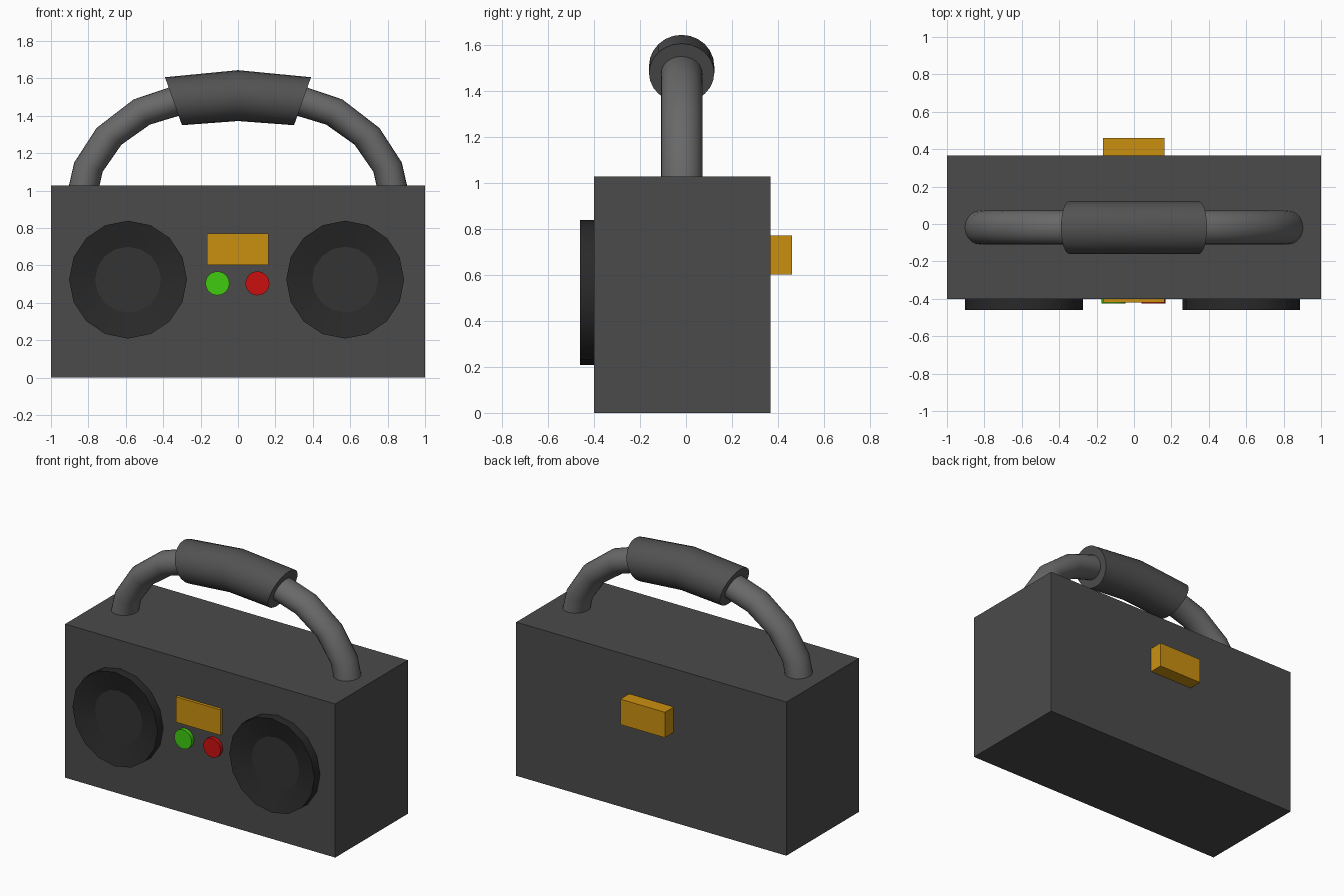
import bpy, bmesh, math
from mathutils import Vector

if "Cube" in bpy.data.objects:
    bpy.data.objects.remove(bpy.data.objects["Cube"])

def material(name, rgb):
    m = bpy.data.materials.new(name)
    m.diffuse_color = (*rgb, 1)
    m.use_nodes = True
    m.node_tree.nodes["Principled BSDF"].inputs["Base Color"].default_value = m.diffuse_color
    return m

CASE = material("case_grey", (0.07, 0.07, 0.07))
DARK = material("speaker_grey", (0.022, 0.022, 0.022))
CONE = material("cone_grey", (0.034, 0.034, 0.034))
BAR = material("handle_grey", (0.14, 0.14, 0.14))
GRIP = material("grip_grey", (0.085, 0.085, 0.085))
YELLOW = material("amber", (0.6, 0.28, 0.005))
GREEN = material("green", (0.05, 0.6, 0.005))
RED = material("red", (0.6, 0.005, 0.005))

def finish(name, bm, mat, smooth=True):
    bmesh.ops.recalc_face_normals(bm, faces=bm.faces)
    me = bpy.data.meshes.new(name)
    bm.to_mesh(me)
    bm.free()
    ob = bpy.data.objects.new(name, me)
    bpy.context.collection.objects.link(ob)
    me.materials.append(mat)
    if smooth:
        bpy.ops.object.select_all(action='DESELECT')
        ob.select_set(True)
        bpy.context.view_layer.objects.active = ob
        bpy.ops.object.shade_smooth_by_angle(angle=math.radians(30))
    return ob

def box(name, lo, hi, mat):
    bm = bmesh.new()
    bmesh.ops.create_cube(bm, size=1)
    for v in bm.verts:
        v.co = [(a + b) / 2 + c * (b - a) for a, b, c in zip(lo, hi, v.co)]
    return finish(name, bm, mat, False)

def skin(bm, rings, cap_start=True, cap_end=True):
    """Bridge a list of vertex rings, with optional end caps."""
    for a, b in zip(rings, rings[1:]):
        n = len(a)
        for i in range(n):
            bm.faces.new((a[i], a[(i + 1) % n], b[(i + 1) % n], b[i]))
    if cap_start:
        bm.faces.new(rings[0])
    if cap_end:
        bm.faces.new(rings[-1])

def lathe(name, x, z, profile, sides, mat, cap_start=True, cap_end=True):
    """Turn (radius, y) points about an axis running front to back."""
    bm = bmesh.new()
    rings = []
    for r, y in profile:
        angles = [2 * math.pi * i / sides for i in range(sides)]
        rings.append([bm.verts.new((x + r * math.sin(a), y, z + r * math.cos(a))) for a in angles])
    skin(bm, rings, cap_start, cap_end)
    return finish(name, bm, mat)

def tube(name, path, r_plane, r_y, mat, sides=24, y0=-0.019):
    """Sweep an ellipse along (x, z, tilt) points; tilt is the ring angle in degrees."""
    bm = bmesh.new()
    rings = []
    for x, z, tilt in path:
        t = math.radians(tilt)
        out = Vector((math.sin(t), 0, math.cos(t))) * r_plane
        side = Vector((0, r_y, 0))
        c = Vector((x, y0, z))
        rings.append([bm.verts.new(c + out * math.cos(a) + side * math.sin(a))
                      for a in (2 * math.pi * i / sides for i in range(sides))])
    skin(bm, rings)
    return finish(name, bm, mat)

def mirrored(half):
    """Half path from the middle outwards, extended to both sides."""
    return [(-x, z, -t) for x, z, t in reversed(half[1:])] + half

# Case
box("case", (-1, -0.4, 0), (1, 0.367, 1.028), CASE)

# Amber block that shows at the front and sticks out at the back
box("display_block", (-0.166, -0.42, 0.602), (0.164, 0.46, 0.772), YELLOW)

# Speakers: dished rim and sunken centre
for side, x in (("left", -0.588), ("right", 0.573)):
    lathe(side + "_speaker_rim", x, 0.524,
          [(0.315, -0.39), (0.315, -0.46), (0.176, -0.422)], 16, DARK, True, False)
    lathe(side + "_speaker_centre", x, 0.524,
          [(0.176, -0.39), (0.176, -0.422)], 16, CONE)

# Buttons
for name, x, mat in (("green_button", -0.11, GREEN), ("red_button", 0.104, RED)):
    lathe(name, x, 0.504, [(0.064, -0.39), (0.064, -0.425)], 24, mat)

# Handle and its thicker grip
tube("handle", mirrored([(0, 1.505, 0), (0.345, 1.475, 20), (0.515, 1.42, 33),
                         (0.69, 1.29, 56), (0.80, 1.125, 72), (0.828, 1.0, 80)]),
     0.08, 0.09, BAR)
tube("handle_grip", mirrored([(0, 1.508, 0), (0.345, 1.478, 19.5)]), 0.136, 0.142, GRIP)
